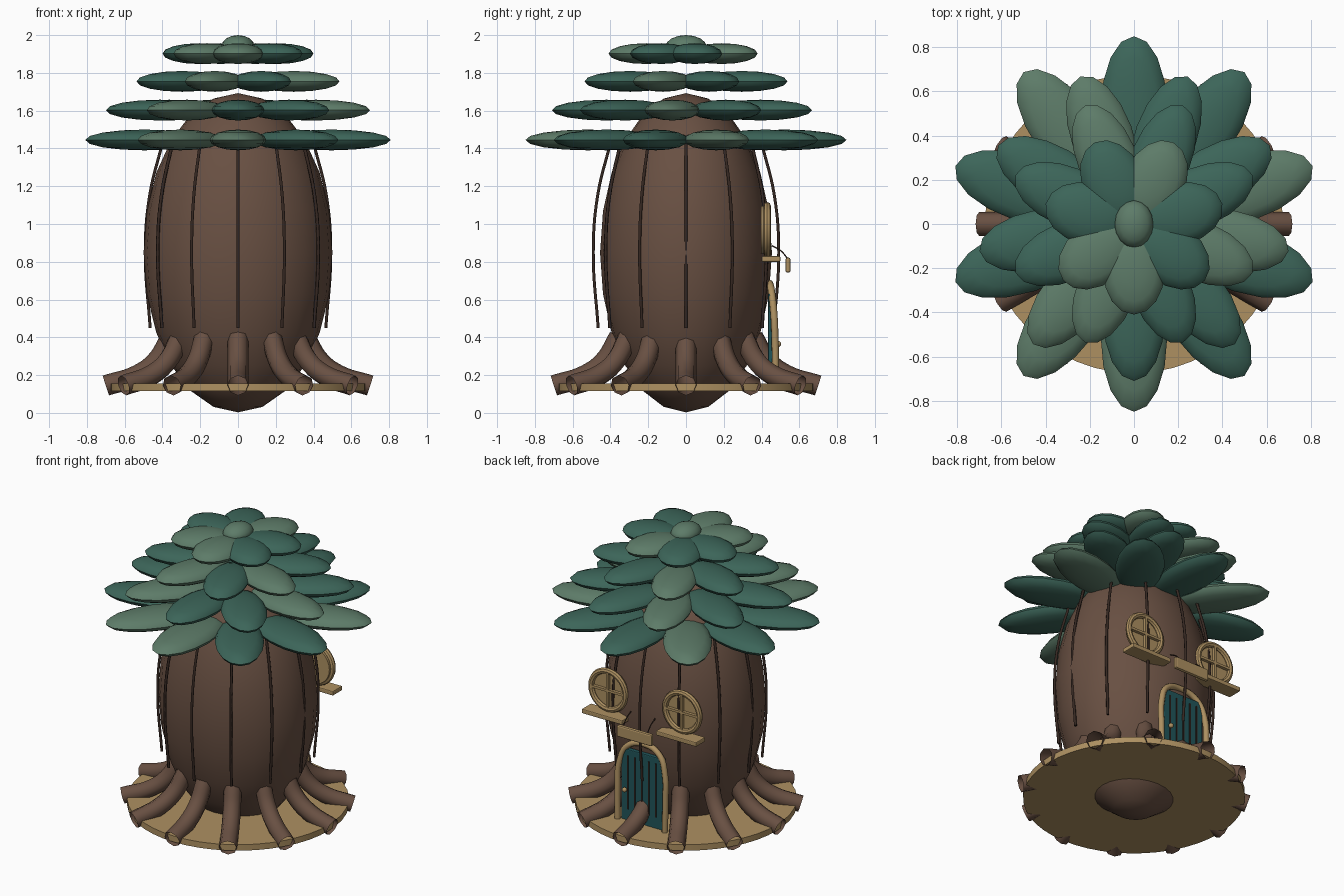
import bpy, math
from math import sin, cos, pi, radians

if "Cube" in bpy.data.objects:
    bpy.data.objects.remove(bpy.data.objects["Cube"])


def material(name, rgb):
    m = bpy.data.materials.new(name)
    m.diffuse_color = (*rgb, 1)
    m.use_nodes = True
    m.node_tree.nodes["Principled BSDF"].inputs["Base Color"].default_value = m.diffuse_color
    return m


BROWN = material("bark", (0.14, 0.08, 0.055))
DARK = material("dark_bark", (0.035, 0.02, 0.015))
TAN = material("pale_wood", (0.42, 0.28, 0.12))
TEAL = material("door_paint", (0.015, 0.09, 0.10))
GREEN = material("leaf_dark", (0.045, 0.13, 0.10))
LIGHT = material("leaf_light", (0.11, 0.20, 0.14))


def finish(name, mat, smooth=True):
    o = bpy.context.object
    o.name = name
    o.data.materials.append(mat)
    if smooth:
        bpy.ops.object.shade_smooth_by_angle(angle=radians(40))
    return o


def ellipsoid(name, loc, size, mat, rot=0, seg=16, rings=8):
    bpy.ops.mesh.primitive_uv_sphere_add(segments=seg, ring_count=rings, radius=1, location=loc)
    o = bpy.context.object
    o.scale = size
    o.rotation_euler.z = rot
    bpy.ops.object.transform_apply(location=False, rotation=False, scale=True)
    return finish(name, mat)


def box(name, loc, size, mat, bevel=0.0):
    bpy.ops.mesh.primitive_cube_add(size=1, location=loc)
    o = bpy.context.object
    o.scale = size
    bpy.ops.object.transform_apply(location=False, rotation=False, scale=True)
    if bevel:
        b = o.modifiers.new("soft_edges", 'BEVEL')
        b.width, b.segments = bevel, 2
    return finish(name, mat, False)


def tube(name, pts, radius, mat, res=2, caps=False):
    c = bpy.data.curves.new(name, 'CURVE')
    c.dimensions = '3D'
    c.bevel_depth, c.bevel_resolution = radius, res
    c.use_fill_caps = caps
    c.resolution_u = 6
    s = c.splines.new('BEZIER')
    s.bezier_points.add(len(pts) - 1)
    for bp, p in zip(s.bezier_points, pts):
        bp.co = p
        bp.handle_left_type = bp.handle_right_type = 'AUTO'
    c.materials.append(mat)
    o = bpy.data.objects.new(name, c)
    bpy.context.collection.objects.link(o)
    return o


# Trunk and ground disc
ellipsoid("trunk", (0, 0, 0.848), (0.5, 0.455, 0.845), BROWN, seg=24, rings=12)
bpy.ops.mesh.primitive_cylinder_add(vertices=48, radius=0.675, depth=0.04, location=(0, 0, 0.135))
finish("base_disc", TAN)

# Roots and bark ridges, twelve of each around the trunk
ROOT = [(0.355, 0.40), (0.43, 0.275), (0.53, 0.20), (0.70, 0.145)]
RIDGE = [(0.465, 0.45), (0.491, 0.85), (0.468, 1.15), (0.40, 1.43)]
for i in range(12):
    a = i * pi / 6
    tube(f"root_{i}", [(r * cos(a), r * sin(a), z) for r, z in ROOT], 0.055, BROWN)
    tube(f"bark_ridge_{i}", [(r * cos(a), r * sin(a), z) for r, z in RIDGE], 0.009, DARK, 1, True)

# Leaf tiers: count, height, outer radius, half length, half width, turn in steps
TIERS = [(10, 1.445, 0.85, 0.33, 0.15, 0), (9, 1.603, 0.71, 0.29, 0.14, 0),
         (8, 1.755, 0.58, 0.26, 0.135, 0.5), (7, 1.902, 0.41, 0.20, 0.14, 0)]
for t, (n, z, outer, length, width, turn) in enumerate(TIERS):
    for i in range(n):
        a = -pi / 2 + (i + turn) * 2 * pi / n
        d = outer - length
        ellipsoid(f"leaf_{t}_{i}", (d * cos(a), d * sin(a), z), (length, width, 0.055),
                  LIGHT if (i + t) % 3 == 0 else GREEN, a)
ellipsoid("crown_bud", (0, 0, 1.94), (0.088, 0.108, 0.06), LIGHT)

# Door with plank grooves, knob and arched frame on the +y side
box("door", (0, 0.45, 0.385), (0.31, 0.03, 0.49), TEAL, 0.006)
for k in range(-2, 3):
    box(f"door_groove_{k + 2}", (k * 0.052, 0.467, 0.41), (0.008, 0.008, 0.36), DARK)
ellipsoid("door_knob", (0.115, 0.488, 0.365), (0.016, 0.016, 0.016), TAN, seg=12)
frame = [(0.175, 0.475, 0.15), (0.178, 0.472, 0.36), (0.17, 0.465, 0.53),
         (0.12, 0.452, 0.645), (0, 0.443, 0.685)]
tube("door_frame", frame + [(-x, y, z) for x, y, z in frame[-2::-1]], 0.019, TAN, 3, True)

# Round windows with crossbars and sills
for side, x in (("left", 0.275), ("right", -0.275)):
    bpy.ops.mesh.primitive_cylinder_add(vertices=24, radius=0.125, depth=0.025,
                                        location=(x, 0.41, 0.97), rotation=(pi / 2, 0, 0))
    finish(f"window_pane_{side}", TAN)
    bpy.ops.mesh.primitive_torus_add(major_radius=0.127, minor_radius=0.019, major_segments=28,
                                     minor_segments=8, location=(x, 0.43, 0.97),
                                     rotation=(pi / 2, 0, 0))
    finish(f"window_frame_{side}", TAN)
    box(f"window_bar_upright_{side}", (x, 0.435, 0.97), (0.016, 0.02, 0.25), TAN)
    box(f"window_bar_level_{side}", (x, 0.435, 0.97), (0.25, 0.02, 0.016), TAN)
    box(f"window_sill_{side}", (x, 0.45, 0.815), (0.30, 0.10, 0.03), TAN, 0.006)

# Plain hanging board above the door
box("hanging_board", (0, 0.54, 0.782), (0.26, 0.026, 0.08), TAN, 0.01)
for x in (-0.09, 0.09):
    tube("board_hanger", [(x, 0.455, 0.885), (x, 0.50, 0.86), (x, 0.54, 0.815)], 0.004, DARK, 1, True)
